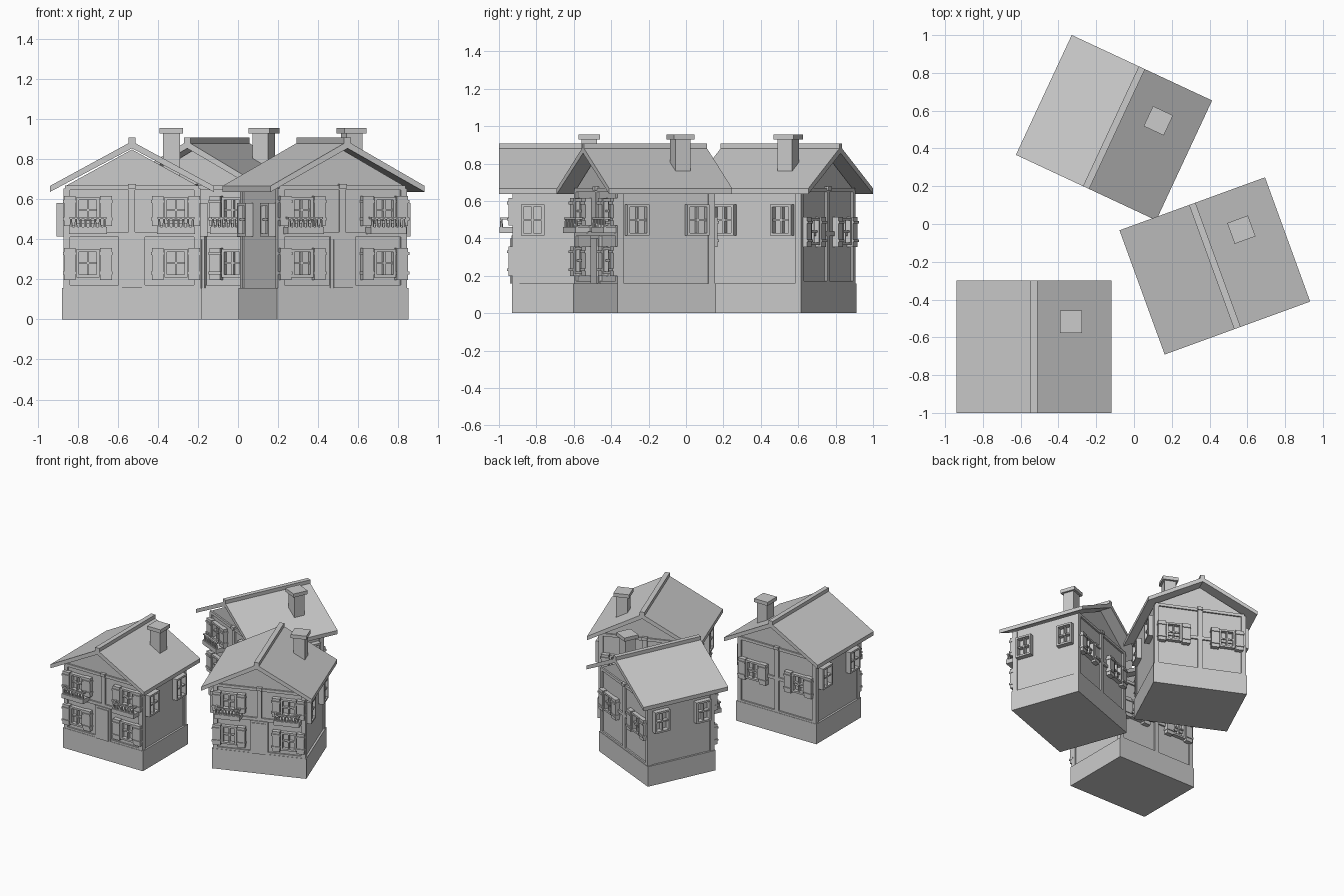
import bpy, bmesh, math
from mathutils import Matrix, Vector

cube = bpy.data.objects.get("Cube")
if cube:
    bpy.data.objects.remove(cube)

mat = bpy.data.materials.new("plain_grey")
mat.use_nodes = True
GREY = (0.6, 0.6, 0.6, 1)
mat.diffuse_color = GREY
mat.node_tree.nodes["Principled BSDF"].inputs["Base Color"].default_value = GREY

W, D = 0.335, 0.265           # half width and half depth of the walls
BASE, EAVE = 0.158, 0.665     # top of plinth, top of side walls
PITCH = 0.55
parts = {}


def part(name):
    """One shared mesh per kind of part."""
    return parts.setdefault(name, bmesh.new())


def box(name, x, y, z, turn=0):
    """Box from (min, max) ranges, turned about z to face another side."""
    bm = part(name)
    mid = Vector([(a + b) / 2 for a, b in (x, y, z)])
    size = [b - a for a, b in (x, y, z)]
    bmesh.ops.create_cube(bm, size=1, matrix=Matrix.Rotation(turn, 4, 'Z')
                          @ Matrix.Translation(mid) @ Matrix.Diagonal((*size, 1)))


def prism(name, profile, y0, y1):
    """Extrude an (x, z) outline along y."""
    bm = part(name)
    face = bm.faces.new([bm.verts.new((x, y0, z)) for x, z in profile])
    out = bmesh.ops.extrude_face_region(bm, geom=[face])
    verts = [v for v in out["geom"] if isinstance(v, bmesh.types.BMVert)]
    bmesh.ops.translate(bm, vec=(0, y1 - y0, 0), verts=verts)
    bmesh.ops.recalc_face_normals(bm, faces=bm.faces)


def window(name, u, z0, z1, wall, turn=0, width=0.115, shutters=True):
    """Framed four-pane window, with battened shutters where wanted."""
    h, bar = width / 2, 0.014
    out = (-wall - 0.03, -wall + 0.01)
    for s in (-1, 1):
        edge = sorted((u + s * h, u + s * (h - bar)))
        box(name, edge, out, (z0, z1), turn)
    for z in (z0, z1 - bar):
        box(name, (u - h, u + h), out, (z, z + bar), turn)
    inner = (-wall - 0.022, -wall + 0.01)
    box(name, (u - 0.005, u + 0.005), inner, (z0, z1), turn)
    mid = (z0 + z1) / 2
    box(name, (u - h, u + h), inner, (mid - 0.005, mid + 0.005), turn)
    if not shutters:
        return
    for s in (-1, 1):
        leaf = sorted((u + s * (h + 0.004), u + s * (h + 0.062)))
        box("shutters", leaf, (-wall - 0.035, -wall), (z0 - 0.012, z1 + 0.004), turn)
        for z in (z0 + 0.015, z1 - 0.03):
            box("shutters", (leaf[0] - 0.004, leaf[1] + 0.004),
                (-wall - 0.042, -wall), (z, z + 0.014), turn)


def balcony(u):
    """Small slab with a row of balusters and a handrail."""
    box("balconies", (u - 0.095, u + 0.095), (-0.348, -D), (0.428, 0.462))
    box("balconies", (u - 0.092, u + 0.092), (-0.345, -0.33), (0.502, 0.512))
    for s in (-1, 1):
        x = u + s * 0.087
        box("balconies", (x - 0.005, x + 0.005), (-0.345, -D), (0.502, 0.512))
    for i in range(8):
        x = u + (i - 3.5) * 0.024
        bmesh.ops.create_cone(part("balconies"), cap_ends=True, segments=6,
                              radius1=0.009, radius2=0.005, depth=0.045,
                              matrix=Matrix.Translation((x, -0.337, 0.482)))


# Plinth and gabled walls
box("plinth", (-0.35, 0.35), (-0.28, 0.28), (0, BASE))
prism("walls", [(-W, BASE), (W, BASE), (W, EAVE), (0, EAVE + W * PITCH), (-W, EAVE)], -D, D)

# Roof, ridge cap and chimney
top, eave, half, thick = 0.89, 0.667, 0.41, 0.03
prism("roof", [(-half, eave), (0, top), (half, eave), (half, eave - thick),
               (0, top - thick - 0.005), (-half, eave - thick)], -0.35, 0.35)
box("ridge_cap", (-0.018, 0.018), (-0.35, 0.35), (0.865, 0.908))
box("chimney", (0.155, 0.24), (0.09, 0.175), (0.7, 0.93))
box("chimney", (0.139, 0.256), (0.074, 0.191), (0.928, 0.956))

# Timber framing: corner posts, then beams on both gable ends
for sx in (-1, 1):
    for sy in (-1, 1):
        box("timbers", sorted((sx * 0.31, sx * 0.343)),
            sorted((sy * 0.24, sy * 0.277)), (BASE, 0.655))
for turn in (0, math.pi):
    for z, h in ((BASE, 0.015), (0.412, 0.024), (0.648, 0.022)):
        box("timbers", (-0.335, 0.335), (-0.277, -D), (z, z + h), turn)
    box("timbers", (-0.016, 0.016), (-0.277, -D), (BASE, 0.65), turn)
    box("timbers", (-0.02, 0.02), (-0.288, -D), (0.655, 0.678), turn)

# Front: door, shuttered windows and balconies
box("door_frame", (-0.066, 0.066), (-0.284, -D), (BASE, 0.415))
box("door", (-0.05, 0.05), (-0.29, -D), (BASE, 0.4))
for s in (-1, 1):
    window("front_windows", s * 0.22, 0.21, 0.352, D)
    window("front_windows", s * 0.22, 0.48, 0.612, D)
    balcony(s * 0.22)
    # Back: one row of shuttered windows at mid height
    window("back_windows", s * 0.2, 0.365, 0.51, D, math.pi)
    # Sides: plain windows
    for turn in (-math.pi / 2, math.pi / 2):
        window("side_windows", s * 0.17, 0.415, 0.582, W + 0.012, turn, 0.125, False)

# Three houses share the same part meshes
meshes = {}
for name, bm in parts.items():
    mesh = bpy.data.meshes.new(name)
    bm.to_mesh(mesh)
    bm.free()
    mesh.materials.append(mat)
    meshes[name] = mesh
for label, x, y, angle in (("left_house", -0.53, -0.65, 0),
                           ("right_house", 0.428, -0.222, 20),
                           ("rear_house", -0.106, 0.51, -25)):
    place = Matrix.Translation((x, y, 0)) @ Matrix.Rotation(math.radians(angle), 4, 'Z')
    for name, mesh in meshes.items():
        obj = bpy.data.objects.new(label + "_" + name, mesh)
        bpy.context.collection.objects.link(obj)
        obj.matrix_world = place
